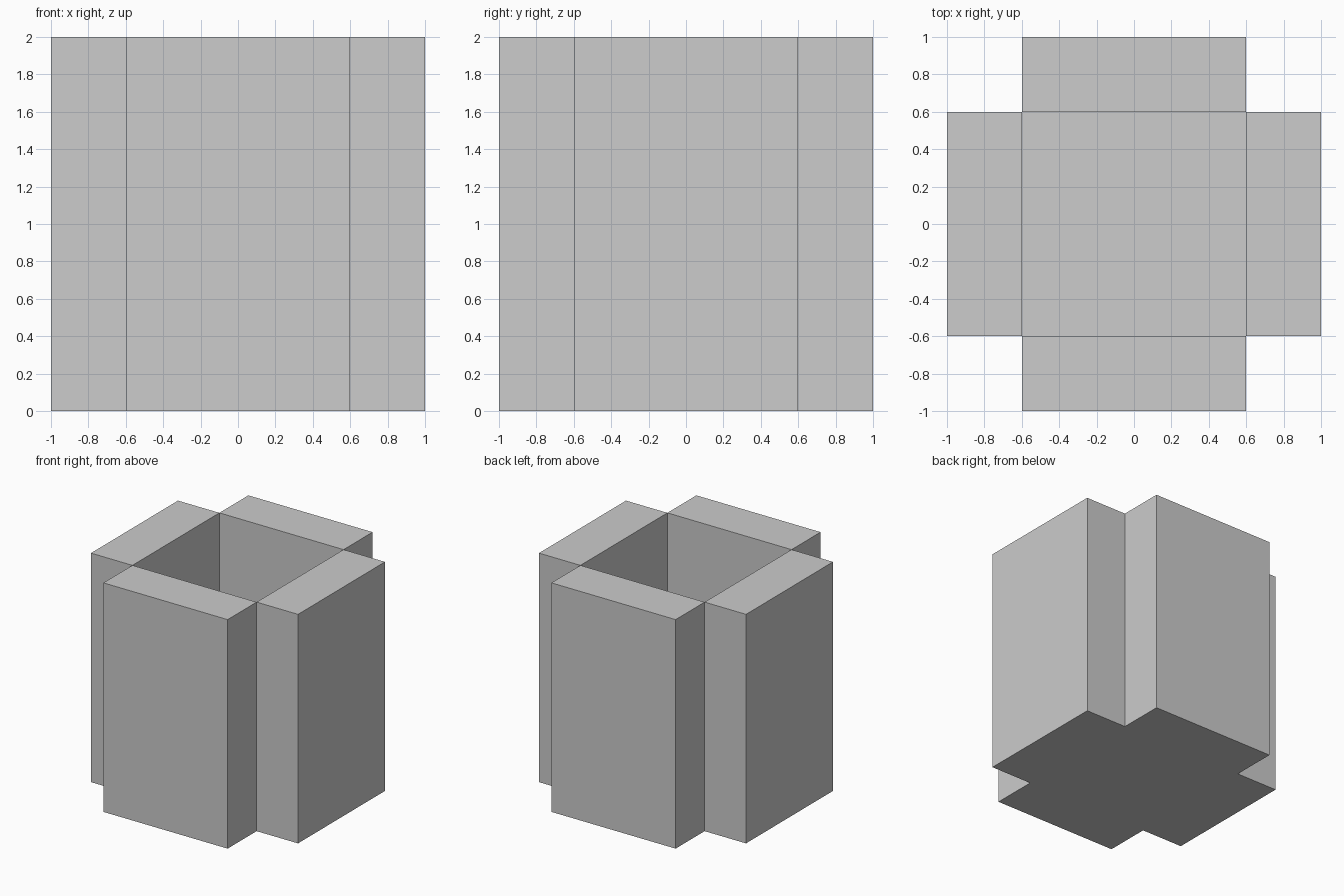
import bpy
import bmesh
from math import pi
from mathutils import Matrix, Vector

cube = bpy.data.objects.get("Cube")
if cube:
    bpy.data.objects.remove(cube, do_unlink=True)

HALF = 0.6      # half width of the hollow
WALL = 0.4      # panel thickness
HEIGHT = 2.0

grey = bpy.data.materials.new("light_grey")
grey.use_nodes = True
colour = (0.604, 0.604, 0.604, 1)
grey.diffuse_color = colour
grey.node_tree.nodes["Principled BSDF"].inputs["Base Color"].default_value = colour


def box(name, size, centre, turn=0.0):
    """Flat-shaded box, turned about the vertical axis through the origin."""
    bm = bmesh.new()
    bmesh.ops.create_cube(bm, size=1)
    bmesh.ops.scale(bm, vec=Vector(size), verts=bm.verts)
    bmesh.ops.translate(bm, vec=Vector(centre), verts=bm.verts)
    bmesh.ops.rotate(bm, matrix=Matrix.Rotation(turn, 3, "Z"), verts=bm.verts)
    mesh = bpy.data.meshes.new(name)
    bm.to_mesh(mesh)
    bm.free()
    mesh.materials.append(grey)
    obj = bpy.data.objects.new(name, mesh)
    bpy.context.collection.objects.link(obj)
    return obj


# Four upright panels that meet only at their inner corners
for i, side in enumerate(("front", "left", "back", "right")):
    box(side + "_wall", (2 * HALF, WALL, HEIGHT),
        (0, -HALF - WALL / 2, HEIGHT / 2), i * pi / 2)

# Floor panel between the walls
box("floor", (2 * HALF, 2 * HALF, WALL), (0, 0, WALL / 2))
